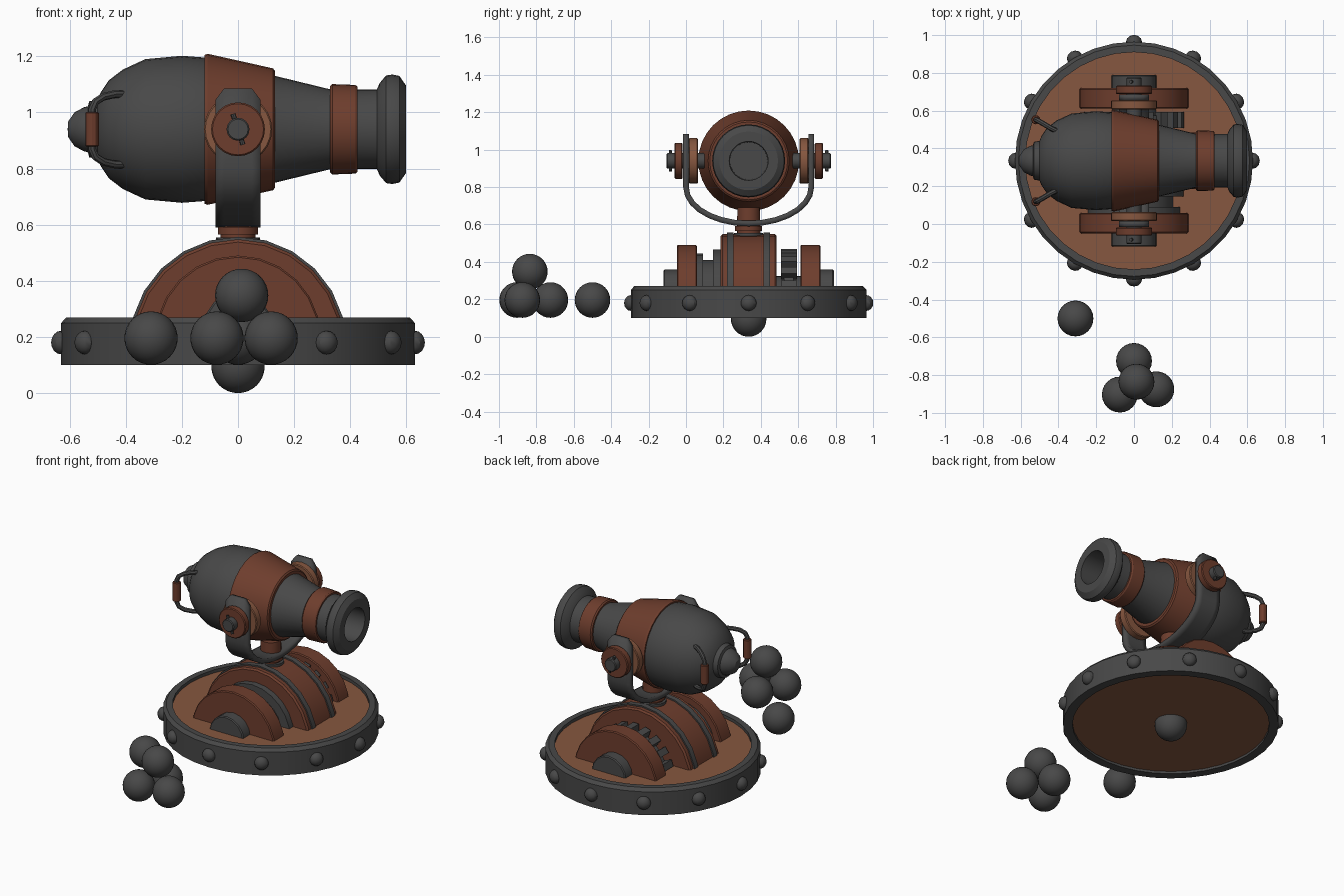
import bpy, bmesh, math
from mathutils import Matrix, Vector

if "Cube" in bpy.data.objects:
    bpy.data.objects.remove(bpy.data.objects["Cube"])

CY = 0.335      # centre line of the cannon in y
AZ = 0.94       # height of the barrel axis


def material(name, rgb):
    m = bpy.data.materials.new(name)
    m.diffuse_color = (*rgb, 1)
    m.use_nodes = True
    m.node_tree.nodes["Principled BSDF"].inputs["Base Color"].default_value = m.diffuse_color
    return m


IRON = material("iron", (0.065, 0.065, 0.065))
WOOD = material("red_wood", (0.155, 0.047, 0.026))
TAN = material("light_wood", (0.24, 0.095, 0.05))

AXES = {"z": Matrix(), "x": Matrix.Rotation(math.pi / 2, 4, "Y"),
        "y": Matrix.Rotation(-math.pi / 2, 4, "X")}


def add(name, bm, mat):
    bmesh.ops.recalc_face_normals(bm, faces=bm.faces)
    me = bpy.data.meshes.new(name)
    bm.to_mesh(me)
    bm.free()
    me.materials.append(mat)
    ob = bpy.data.objects.new(name, me)
    bpy.context.collection.objects.link(ob)
    return ob


def lathe(name, profile, mat, axis="z", loc=(0, CY, 0), seg=32, cut=None):
    """Spin (radius, position along axis) points; cut drops all below that z."""
    bm = bmesh.new()
    vs = [bm.verts.new((r, 0, h)) for r, h in profile]
    es = [bm.edges.new(p) for p in zip(vs, vs[1:])]
    bmesh.ops.spin(bm, geom=vs + es, cent=(0, 0, 0), axis=(0, 0, 1),
                   angle=2 * math.pi, steps=seg)
    bmesh.ops.remove_doubles(bm, verts=bm.verts, dist=1e-4)
    bm.transform(Matrix.Translation(loc) @ AXES[axis])
    if cut is not None:
        bmesh.ops.bisect_plane(bm, geom=bm.verts[:] + bm.edges[:] + bm.faces[:],
                               plane_co=(0, 0, cut), plane_no=(0, 0, -1), clear_outer=True)
    return add(name, bm, mat)


def disc(name, r, a, b, mat, axis="y", loc=(0, 0, 0), seg=24, cut=None, bev=0.0):
    prof = [(0, a), (r - bev, a), (r, a + bev), (r, b - bev), (r - bev, b), (0, b)]
    return lathe(name, prof, mat, axis, loc, seg, cut)


def ball(name, loc, scale, mat, rot=0, seg=24):
    bm = bmesh.new()
    bmesh.ops.create_uvsphere(bm, u_segments=seg, v_segments=seg * 2 // 3, radius=1)
    bm.transform(Matrix.Translation(loc) @ Matrix.Rotation(rot, 4, "Z")
                 @ Matrix.Diagonal((*scale, 1)))
    return add(name, bm, mat)


def tube(name, pts, r, mat):
    cu = bpy.data.curves.new(name, "CURVE")
    cu.dimensions = "3D"
    cu.bevel_depth, cu.bevel_resolution, cu.use_fill_caps = r, 2, True
    sp = cu.splines.new("POLY")
    sp.points.add(len(pts) - 1)
    for p, co in zip(sp.points, pts):
        p.co = (*co, 1)
    cu.materials.append(mat)
    ob = bpy.data.objects.new(name, cu)
    bpy.context.collection.objects.link(ob)


# Round base: iron hoop, wooden floor, rivets, foot ball
lathe("base_hoop", [(0.575, 0.10), (0.63, 0.10), (0.63, 0.25), (0.612, 0.27),
                    (0.575, 0.27), (0.575, 0.10)], IRON, seg=36)
lathe("base_floor", [(0, 0.115), (0.58, 0.115), (0.58, 0.25), (0, 0.25)], TAN, seg=36)
for i in range(12):
    a = i * math.pi / 6
    ball("hoop_rivet", (0.63 * math.cos(a), CY + 0.63 * math.sin(a), 0.18),
         (0.036, 0.042, 0.042), IRON, a, 12)
ball("foot_ball", (0, CY, 0.095), (0.095,) * 3, IRON)

# Half-round carriage blocks standing on the floor
CUT = 0.2
mid = (0, 0, 0.17)
disc("carriage_core", 0.378, 0.185, 0.485, WOOD, loc=mid, cut=CUT, bev=0.01)
for y in (0.22, 0.415):
    disc("carriage_strap", 0.387, y, y + 0.035, IRON, loc=mid, cut=CUT)
low = (0, 0, 0.195)
for s in (-1, 1):
    y = CY + s * 0.33
    disc("outer_wheel", 0.295, y - 0.054, y + 0.054, WOOD, loc=low, cut=CUT, bev=0.006)
    y = CY + s * 0.41
    disc("hub_cap", 0.122, y - 0.045, y + 0.045, IRON, loc=(0, 0, 0.237),
         seg=16, cut=CUT, bev=0.006)

# Iron spacers on the front side, gear on the back side
for r, a, b in ((0.25, 0.05, 0.09), (0.215, 0.09, 0.145), (0.27, 0.145, 0.19)):
    disc("spacer", r, a, b, IRON, loc=low, cut=CUT)
disc("gear_body", 0.235, 0.525, 0.575, IRON, loc=low, cut=CUT)
disc("gear_shaft", 0.13, 0.47, 0.62, IRON, loc=low, cut=CUT)
bm = bmesh.new()
for i in range(1, 10):
    a = i * math.pi / 10
    m = (Matrix.Translation((0, 0.55, 0.195)) @ Matrix.Rotation(-a, 4, "Y")
         @ Matrix.Translation((0.245, 0, 0)) @ Matrix.Diagonal((0.055, 0.085, 0.042, 1)))
    bmesh.ops.create_cube(bm, size=1, matrix=m)
add("gear_teeth", bm, IRON)

# Swivel neck
lathe("neck", [(0, 0.5), (0.062, 0.5), (0.062, 0.6), (0.06, 0.69), (0, 0.69)], WOOD, seg=20)
lathe("neck_plate", [(0, 0.53), (0.078, 0.53), (0.078, 0.555), (0, 0.555)], IRON, seg=20)
lathe("neck_collar", [(0, 0.565), (0.072, 0.565), (0.072, 0.592), (0, 0.592)], WOOD, seg=20)

# U-shaped fork with clipped top corners
bm = bmesh.new()
arc = [(0.335 * math.cos(a), 0.80 - 0.195 * math.sin(a))
       for a in (i * math.pi / 14 for i in range(15))]
rows = []
for x, top in ((-0.08, 1.045), (-0.05, 1.085), (0.05, 1.085), (0.08, 1.045)):
    path = [(0.335, top)] + arc + [(-0.335, top)]
    rows.append([bm.verts.new((x, CY + y, z)) for y, z in path])
for r0, r1 in zip(rows, rows[1:]):
    for i in range(len(r0) - 1):
        bm.faces.new((r0[i], r0[i + 1], r1[i + 1], r1[i]))
fork = add("fork", bm, IRON)
sol = fork.modifiers.new("thickness", "SOLIDIFY")
sol.thickness, sol.offset = 0.03, 0

# Trunnion axle, washers and cross pins
ax = (0, CY, AZ)
disc("axle", 0.041, -0.44, 0.44, IRON, loc=ax, seg=16, bev=0.005)
for s in (-1, 1):
    for nm, r, c, h, mt in (("inner_washer", 0.122, 0.296, 0.024, TAN),
                            ("outer_washer", 0.096, 0.375, 0.022, WOOD)):
        disc(nm, r, s * c - h, s * c + h, mt, loc=ax, bev=0.005)
    d = Vector((0.018, 0, -0.055))
    p = Vector((0, CY + s * 0.418, AZ))
    tube("cross_pin", [p - d, p + d], 0.009, IRON)

# Barrel: breech knob, round body, tapered tube, flared hollow muzzle
lathe("barrel", [(0, -0.607), (0.028, -0.605), (0.06, -0.583), (0.078, -0.55), (0.082, -0.535),
                 (0.10, -0.53), (0.105, -0.50), (0.13, -0.49), (0.175, -0.46), (0.213, -0.41),
                 (0.25, -0.33), (0.262, -0.20), (0.255, -0.11), (0.192, 0.125), (0.142, 0.33),
                 (0.142, 0.495), (0.165, 0.505), (0.192, 0.528), (0.195, 0.55), (0.19, 0.575),
                 (0.157, 0.598), (0.104, 0.598), (0.10, 0.20), (0, 0.20)],
      IRON, "x", ax)
lathe("body_band", [(0.25, -0.12), (0.265, -0.12), (0.269, -0.108), (0.217, 0.125),
                    (0.208, 0.132), (0.18, 0.132)], WOOD, "x", ax)
lathe("neck_band", [(0.13, 0.328), (0.154, 0.328), (0.161, 0.336), (0.158, 0.418),
                    (0.152, 0.426), (0.13, 0.426)], WOOD, "x", ax)

# Two breech handles with wooden grips
half = [(-0.395, 0.15, 0.125), (-0.44, 0.172, 0.125), (-0.48, 0.196, 0.116),
        (-0.508, 0.212, 0.098), (-0.52, 0.217, 0.07)]
for s in (-1, 1):
    pts = half + [(x, y, -z) for x, y, z in reversed(half)]
    tube("handle", [(x, CY + s * y, AZ + z) for x, y, z in pts], 0.014, IRON)
    disc("handle_grip", 0.024, -0.062, 0.062, WOOD, "z",
         (-0.52, CY + s * 0.217, AZ), 12, bev=0.004)

# Loose cannonballs in front: one alone and a pile of four
for x, y, z in ((-0.31, -0.5, 0.196), (0, -0.725, 0.196), (-0.075, -0.903, 0.196),
                (0.118, -0.875, 0.196), (0.013, -0.835, 0.348)):
    ball("cannonball", (x, y, z), (0.095,) * 3, IRON)

# Turn curves into meshes, smooth everything but the hard edges
bpy.ops.object.select_all(action="DESELECT")
for ob in bpy.data.objects:
    if ob.type == "CURVE":
        ob.select_set(True)
        bpy.context.view_layer.objects.active = ob
bpy.ops.object.convert(target="MESH")
bpy.ops.object.select_all(action="SELECT")
bpy.context.view_layer.objects.active = fork
bpy.ops.object.shade_smooth_by_angle(angle=math.radians(30))
